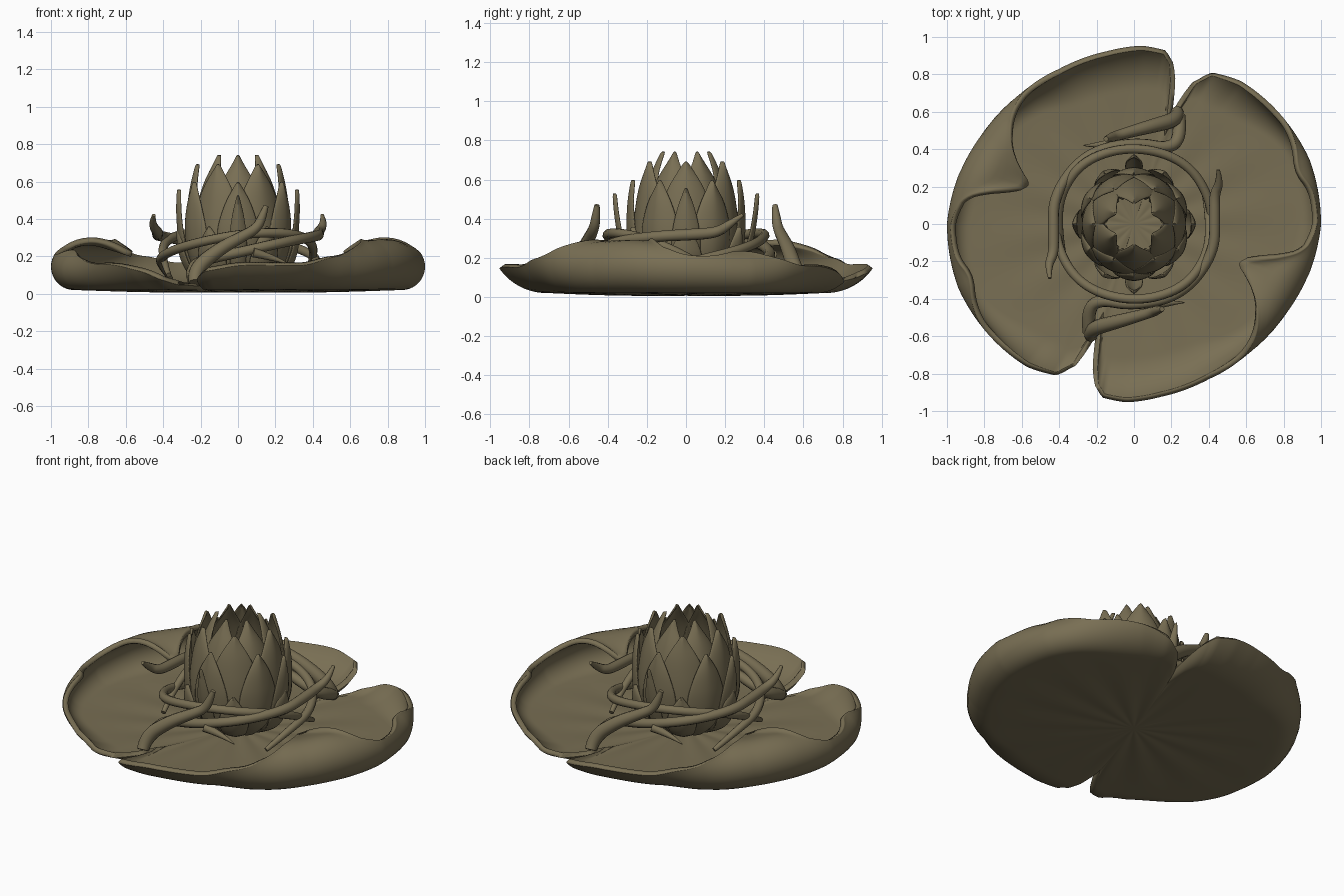
import bpy, bmesh, math

if "Cube" in bpy.data.objects:
    bpy.data.objects.remove(bpy.data.objects["Cube"])

mat = bpy.data.materials.new("olive brown")
mat.diffuse_color = (0.19, 0.158, 0.088, 1)
mat.use_nodes = True
mat.node_tree.nodes["Principled BSDF"].inputs["Base Color"].default_value = mat.diffuse_color


def lerp_table(table, x):
    """Interpolate rows (key, v1, v2, ...)."""
    for a, b in zip(table, table[1:]):
        if x <= b[0]:
            t = max(0, (x - a[0]) / (b[0] - a[0]))
            return [p + (q - p) * t for p, q in zip(a[1:], b[1:])]
    return list(table[-1][1:])


def make(name, verts, faces, thick=0, offset=0, sub=0):
    me = bpy.data.meshes.new(name)
    me.from_pydata(verts, [], faces)
    me.materials.append(mat)
    bm = bmesh.new()
    bm.from_mesh(me)
    bmesh.ops.recalc_face_normals(bm, faces=bm.faces)
    bm.to_mesh(me)
    bm.free()
    ob = bpy.data.objects.new(name, me)
    bpy.context.collection.objects.link(ob)
    if thick:
        m = ob.modifiers.new("thickness", 'SOLIDIFY')
        m.thickness, m.offset = thick, offset
    if sub:
        ob.modifiers.new("smooth", 'SUBSURF').levels = sub
    bpy.ops.object.select_all(action='DESELECT')
    ob.select_set(True)
    bpy.context.view_layer.objects.active = ob
    bpy.ops.object.shade_smooth_by_angle(angle=math.radians(50))
    return ob


# --- lily pad: angle, outline radius (half turn, repeated by rotation)
OUT = [(71, .56), (72.5, .64), (75, .80), (77, .88), (80, .93), (87.5, .94), (99, .92),
       (116, .905), (132, .91), (150, .93), (165, .96), (180, .985), (200, .985), (215, .965),
       (233, .94), (242.6, .90), (247, .81), (250, .63), (251, .56)]
# angle, rim bend radius, rim bend degrees, length of the rolled-in flap
RIM = [(71, .2, 15, 0), (77, .28, 46, 0), (90, .28, 56, 0), (114, .24, 60, 0),
       (128, .15, 92, .01), (138, .12, 130, .03), (149, .118, 185, .04),
       (156, .12, 197, .15), (160, .122, 200, .22), (165, .12, 192, .15), (170, .115, 140, .03),
       (180, .11, 115, .01), (190, .1, 118, .02), (198, .09, 150, .04), (208, .095, 115, .02),
       (216, .13, 85, 0), (228, .2, 66, 0), (240, .26, 45, 0), (251, .2, 15, 0)]
N, FLAT, ARC, FLAP = 360, 10, 12, 4
verts, faces = [(0, 0, .022)], []
for i in range(N):
    deg = 71 + i * 360 / N
    key = 71 + (deg - 71) % 180
    R = lerp_table(OUT, key)[0]
    # average neighbouring rim values for soft transitions
    rows = [lerp_table(RIM, min(251, max(71, key + d))) for d in (-3, -1.5, 0, 1.5, 3)]
    rho, phi, flap = [sum(c) / 5 for c in zip(*rows)]
    phi = math.radians(phi)
    r0 = R - rho * math.sin(min(phi, math.pi / 2))
    path = []
    for k in range(1, FLAT + 1):
        t = k / FLAT
        fold = .003 * math.sin(math.radians(key * 14)) * math.sin(math.pi * t)
        path.append((r0 * t, .022 + .013 * t * t + fold))
    for k in range(1, ARC + 1):
        a = phi * k / ARC
        path.append((r0 + rho * math.sin(a), .035 + rho * (1 - math.cos(a))))
    re, ze = path[-1]
    for k in range(1, FLAP + 1):
        d = (flap + .004) * k / FLAP
        path.append((re + d * math.cos(phi), ze + d * math.sin(phi)))
    a = math.radians(deg)
    verts += [(r * math.cos(a), r * math.sin(a), z) for r, z in path]
M = FLAT + ARC + FLAP
for i in range(N):
    p, q = 1 + i * M, 1 + (i + 1) % N * M
    faces.append((0, p, q))
    faces += [(p + k, p + k + 1, q + k + 1, q + k) for k in range(M - 1)]
make("lily_pad", verts, faces, .03)


# --- flower bud: rings of cupped, pointed petals
def petal(name, az, prof, half, thick=.01):
    """prof: (t, radius, height); half: widest half width."""
    vs, fs, rows, cols = [], [], 12, 8
    for i in range(rows + 1):
        t = i / rows
        r, z = lerp_table(prof, t)
        w = half * lerp_table([(0, .45), (.2, .8), (.42, 1), (.6, .93), (.8, .6), (1, .02)], t)[0]
        for j in range(cols + 1):
            s = j / cols * 2 - 1
            a = az + s * w / max(r, .18)
            rr = r + .008 * (1 - abs(s)) - .012 * s * s
            vs.append((rr * math.cos(a), rr * math.sin(a), z))
    for i in range(rows):
        for j in range(cols):
            p = i * (cols + 1) + j
            fs.append((p, p + 1, p + cols + 2, p + cols + 1))
    make(name, vs, fs, thick, 0, 1)


def profile(tip_r, tip_z, belly, base_r=.15, base_z=.05):
    h = tip_z - base_z
    return [(0, base_r, base_z), (.2, belly * .88, base_z + .17 * h), (.4, belly, base_z + .38 * h),
            (.6, belly * .7 + tip_r * .3 + .012, base_z + .58 * h),
            (.8, belly * .4 + tip_r * .6 + .012, base_z + .79 * h), (1, tip_r, tip_z)]


# count, start degrees, tip radius, tip height, belly radius, half width
RINGS = [(6, 30, .115, .745, .255, .175), (6, 0, .215, .695, .27, .17),
         (6, 30, .27, .60, .287, .125), (2, 0, .315, .56, .297, .08),
         (2, 90, .365, .53, .315, .05), (6, 0, .315, .36, .29, .09)]
for n, (count, start, tr, tz, belly, half) in enumerate(RINGS):
    for k in range(count):
        petal(f"petal_ring{n + 1}_{k + 1}", math.radians(start + 360 * k / count),
              profile(tr, tz, belly), half)


# --- vines: tapered tubes, each with a twin rotated half a turn
def vine(name, pts, radius):
    for twin in (1, -1):
        cu = bpy.data.curves.new(name, 'CURVE')
        cu.dimensions = '3D'
        cu.bevel_depth, cu.bevel_resolution, cu.resolution_u = radius, 3, 8
        cu.use_fill_caps = True
        sp = cu.splines.new('NURBS')
        sp.points.add(len(pts) - 1)
        for p, (x, y, z, w) in zip(sp.points, pts):
            p.co = (x * twin, y * twin, z, 1)
            p.radius = w
        sp.use_endpoint_u, sp.order_u = True, 3
        cu.materials.append(mat)
        ob = bpy.data.objects.new(f"{name}_{'a' if twin > 0 else 'b'}", cu)
        bpy.context.collection.objects.link(ob)


vine("branch_vine", [(-.23, -.6, .06, 1), (-.235, -.56, .13, 1.25), (-.1, -.525, .24, 1.1),
                     (.03, -.49, .31, .9), (.1, -.47, .35, .8), (.13, -.46, .41, .7),
                     (.15, -.455, .47, .4)], .034)
vine("upper_vine", [(-.24, -.58, .08, 1.1), (-.25, -.48, .12, 1.2), (-.2, -.4, .18, 1),
                    (0, -.44, .22, .9), (.26, -.38, .28, .9), (.43, -.16, .31, .9),
                    (.43, .05, .32, 1), (.43, .16, .33, .9), (.46, .22, .37, .7),
                    (.45, .29, .42, .3)], .031)
vine("lower_vine", [(-.36, .24, .08, .5), (-.41, .12, .15, .8), (-.42, -.12, .2, .9),
                    (-.28, -.34, .26, .9), (0, -.42, .32, .9), (.26, -.35, .33, .9),
                    (.39, -.18, .29, .9), (.41, .02, .2, .8), (.37, .2, .1, .5)], .028)
# short thorns near the front and back
vine("thorn", [(.08, -.44, .22, 1), (.17, -.42, .2, .8), (.27, -.42, .16, .1)], .026)
